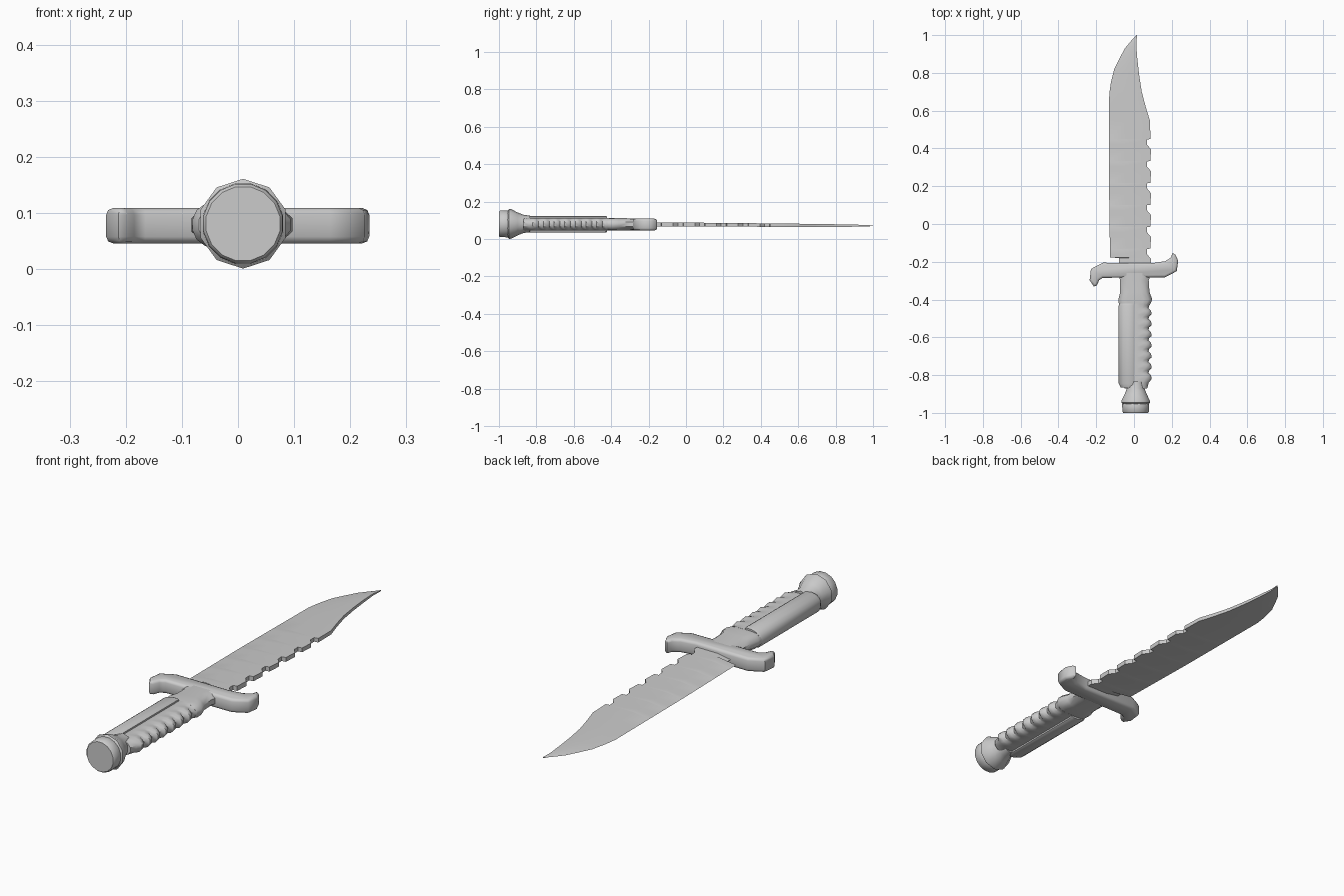
import bpy, bmesh, math

if "Cube" in bpy.data.objects:
    bpy.data.objects.remove(bpy.data.objects["Cube"])

CZ = 0.079  # height of the knife's centre plane


def finish(name, bm, angle=35):
    bmesh.ops.recalc_face_normals(bm, faces=bm.faces)
    mesh = bpy.data.meshes.new(name)
    bm.to_mesh(mesh)
    bm.free()
    ob = bpy.data.objects.new(name, mesh)
    bpy.context.collection.objects.link(ob)
    bpy.ops.object.select_all(action='DESELECT')
    ob.select_set(True)
    bpy.context.view_layer.objects.active = ob
    if angle:
        bpy.ops.object.shade_smooth_by_angle(angle=math.radians(angle))
    return ob


def loft(name, rings, angle=35):
    """Skin a list of equal-length closed rings and cap both ends."""
    bm = bmesh.new()
    rows = [[bm.verts.new(p) for p in ring] for ring in rings]
    n = len(rows[0])
    for a, b in zip(rows, rows[1:]):
        for i in range(n):
            j = (i + 1) % n
            bm.faces.new((a[i], a[j], b[j], b[i]))
    bm.faces.new(rows[0])
    bm.faces.new(rows[-1])
    return finish(name, bm, angle)


def interp(profile, y):
    """Value at y of a profile given as rising (y, value) points."""
    for (y0, v0), (y1, v1) in zip(profile, profile[1:]):
        if y <= y1:
            return v0 + (v1 - v0) * max(0, y - y0) / (y1 - y0)
    return profile[-1][1]


def mirrored(half, y):
    """Closed ring from (x, height) points of the upper half."""
    up = [(x, y, CZ + h) for x, h in half]
    return up + [(x, y, CZ - h) for x, h in reversed(half)]


# Blade: curved cutting edge on the left, saw-toothed spine on the right
edge = [(-0.23, -0.08), (-0.18, -0.08), (-0.177, -0.127), (0.2, -0.132), (0.69, -0.131),
        (0.75, -0.122), (0.82, -0.105), (0.88, -0.075), (0.93, -0.048),
        (0.97, -0.015), (1.0, 0.013)]
spine = [(-0.23, 0.09), (-0.19, 0.09)]
for k in range(6):
    y = -0.13 + 0.116 * k
    spine += [(y - 0.055, 0.09), (y - 0.03, 0.069), (y - 0.003, 0.068), (y, 0.087)]
spine += [(0.545, 0.085), (0.62, 0.062), (0.70, 0.041), (0.79, 0.027),
          (0.88, 0.017), (0.95, 0.012), (1.0, 0.016)]
rings = []
for y in sorted({p[0] for p in edge + spine}):
    xl, xr = interp(edge, y), interp(spine, y)
    t = interp([(-0.2, 0.011), (0.5, 0.009), (0.9, 0.006), (1.0, 0.002)], y)
    zc = interp([(-0.2, 0.079), (1.0, 0.071)], y)
    xb = xl + 0.4 * (xr - xl)
    rings.append([(xl, y, zc), (xb, y, zc + t), (xr, y, zc + t),
                  (xr, y, zc - t), (xb, y, zc - t)])
loft("blade", rings, 25)

# Guard: S-shaped crossbar outline, thickened and rounded
outline = [(0.10, -0.207), (0.165, -0.197), (0.195, -0.178), (0.204, -0.154), (0.219, -0.162),
           (0.234, -0.195), (0.226, -0.250), (0.165, -0.282), (-0.165, -0.285),
           (-0.185, -0.298), (-0.196, -0.325), (-0.213, -0.331), (-0.235, -0.298),
           (-0.228, -0.238), (-0.165, -0.205)]
bm = bmesh.new()
face = bm.faces.new([bm.verts.new((x, y, 0.046)) for x, y in outline])
ext = bmesh.ops.extrude_face_region(bm, geom=[face])
top = [v for v in ext["geom"] if isinstance(v, bmesh.types.BMVert)]
bmesh.ops.translate(bm, verts=top, vec=(0, 0, 0.063))
rim = [e for e in bm.edges if abs(e.verts[0].co.z - e.verts[1].co.z) < 1e-5]
bmesh.ops.bevel(bm, geom=rim, offset=0.012, segments=2, profile=0.5, affect='EDGES')
finish("guard", bm, 50)

# Collar between guard and grip
rings = []
for y, xl, xr, h in [(-0.26, -0.085, 0.09, 0.030), (-0.30, -0.073, 0.078, 0.032),
                     (-0.36, -0.073, 0.082, 0.033), (-0.40, -0.083, 0.097, 0.034),
                     (-0.425, -0.08, 0.085, 0.033)]:
    rings.append(mirrored([(xl, 0.012), (xl + 0.02, h - 0.004), (xl + 0.045, h), (xr - 0.045, h),
                           (xr - 0.02, h - 0.004), (xr, 0.012)], y))
loft("collar", rings, 50)

# Grip core with finger scallops down the right side
stations = []
for k in range(7):
    y = -0.80 + 0.057 * k
    stations += [(y - 0.02, 0.094), (y, 0.090), (y + 0.012, 0.077), (y + 0.025, 0.080)]
stations = [(-0.87, 0.07), (-0.84, 0.078)] + stations + [(-0.42, 0.088)]
rings = [mirrored([(-0.05, 0.012), (-0.03, 0.030), (0.015, 0.034), (xr - 0.035, 0.033),
                   (xr - 0.014, 0.026), (xr, 0.010)], y) for y, xr in stations]
loft("grip_core", rings, 40)

# Raised half-round grip panel on the left side
half = [(-0.081, 0.010), (-0.074, 0.026), (-0.058, 0.038), (-0.035, 0.044), (-0.008, 0.045),
        (0.001, 0.040), (0.001, 0.012)]
rings = []
for y, s in [(-0.866, 0.86), (-0.845, 1.0), (-0.432, 1.0), (-0.422, 0.93)]:
    rings.append(mirrored([(x * s, h * s) for x, h in half], y))
loft("grip_panel", rings, 40)


# Pommel: turned flare and end cap, ten and sixteen sided
def turned(name, profile, sides, angle):
    rings = [[(0.009 + r * math.cos(2 * math.pi * (i + 0.5) / sides), y,
               0.081 + r * math.sin(2 * math.pi * (i + 0.5) / sides))
              for i in range(sides)] for y, r in profile]
    loft(name, rings, angle)


turned("pommel_flare", [(-0.955, 0.070), (-0.946, 0.080), (-0.935, 0.079), (-0.90, 0.061),
                        (-0.87, 0.049), (-0.835, 0.044)], 10, 40)
turned("pommel_cap", [(-1.0, 0.067), (-0.994, 0.072), (-0.955, 0.073), (-0.945, 0.068)], 16, 40)
